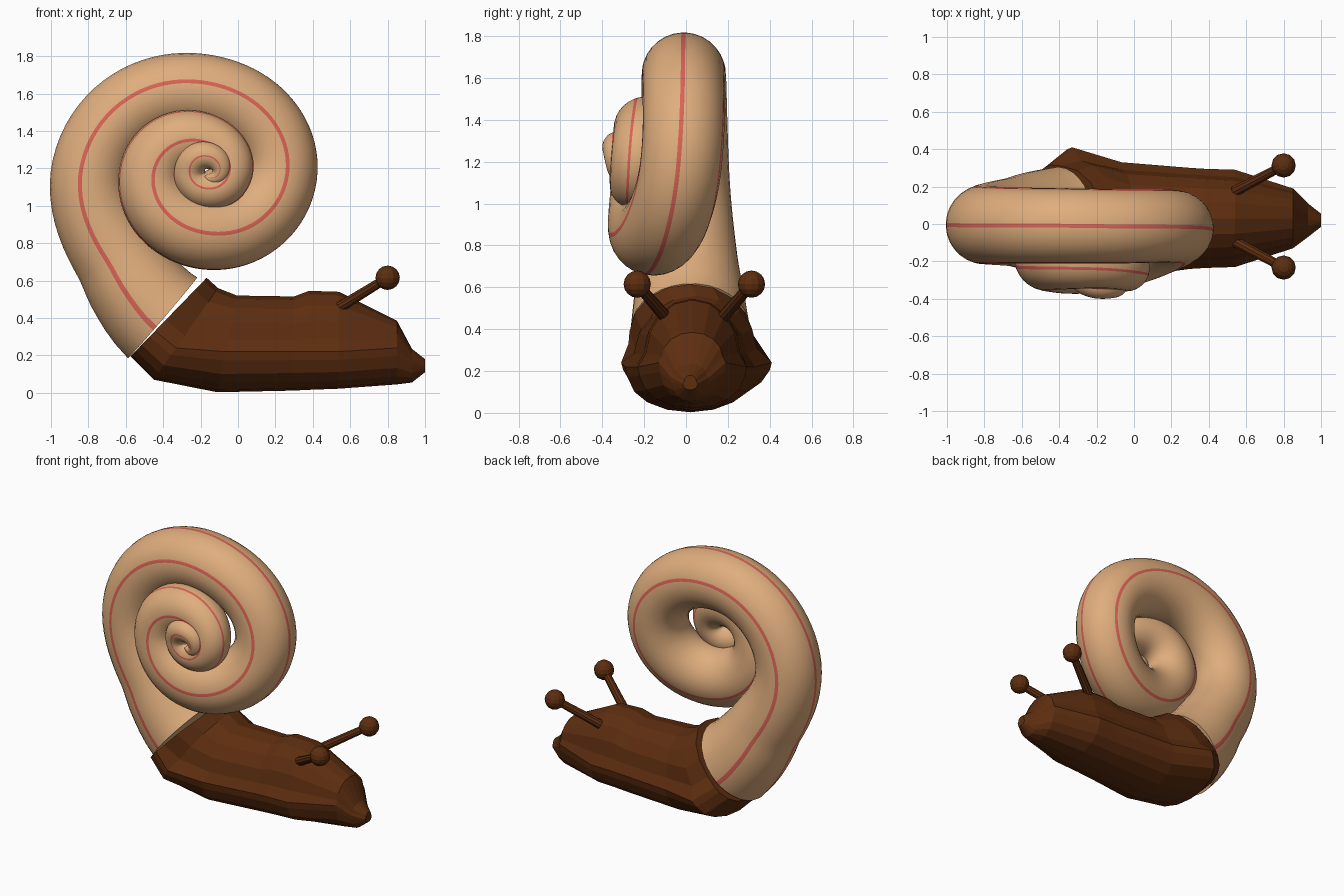
import bpy, bmesh, math
from mathutils import Vector

if "Cube" in bpy.data.objects:
    bpy.data.objects.remove(bpy.data.objects["Cube"])


def material(name, rgb):
    m = bpy.data.materials.new(name)
    m.diffuse_color = (*rgb, 1)
    m.use_nodes = True
    m.node_tree.nodes["Principled BSDF"].inputs["Base Color"].default_value = m.diffuse_color
    return m


TAN = material("shell tan", (0.74, 0.42, 0.205))
RED = material("stripe red", (0.70, 0.125, 0.09))
BROWN = material("body brown", (0.11, 0.027, 0.005))


def loft(name, rings, mats, rule=lambda k: 0, smooth=False):
    """Skin a list of equal-length rings and cap both ends."""
    bm = bmesh.new()
    vs = [[bm.verts.new(p) for p in ring] for ring in rings]
    n = len(rings[0])
    for a, b in zip(vs, vs[1:]):
        for k in range(n):
            f = bm.faces.new((a[k], a[(k + 1) % n], b[(k + 1) % n], b[k]))
            f.material_index = rule(k)
            f.smooth = smooth
    bm.faces.new(vs[0])
    bm.faces.new(vs[-1])
    bmesh.ops.recalc_face_normals(bm, faces=bm.faces)
    me = bpy.data.meshes.new(name)
    bm.to_mesh(me)
    bm.free()
    ob = bpy.data.objects.new(name, me)
    bpy.context.collection.objects.link(ob)
    for m in mats:
        me.materials.append(m)
    return ob


def hermite(rows, t):
    """Smooth interpolation of table rows keyed by their first column (descending)."""
    def slope(i):
        a, b = rows[max(i - 1, 0)], rows[min(i + 1, len(rows) - 1)]
        return [(q - p) / (b[0] - a[0]) for p, q in zip(a[1:], b[1:])]
    i = 0
    while i < len(rows) - 2 and t < rows[i + 1][0]:
        i += 1
    a, b = rows[i], rows[i + 1]
    h = b[0] - a[0]
    s = (t - a[0]) / h
    return [(2*s**3 - 3*s*s + 1) * p + (s**3 - 2*s*s + s) * h * m
            + (3*s*s - 2*s**3) * q + (s**3 - s*s) * h * w
            for p, q, m, w in zip(a[1:], b[1:], slope(i), slope(i + 1))]


# Shell: spiral tube; angle, distance from axis, y, tube radius, twist
SPIRAL = [
    (254, .81, .02, .285, 0), (239, .713, .015, .262, 0), (223, .647, .01, .236, 0),
    (180, .61, -.005, .21, 0), (90, .43, -.012, .2, 0), (0, .41, -.025, .195, 4),
    (-90, .32, -.165, .2, 13), (-180, .28, -.18, .175, 17), (-270, .17, -.2, .145, 17),
    (-360, .14, -.24, .12, 17), (-450, .09, -.26, .105, 17), (-540, .08, -.285, .085, 17),
    (-630, .09, -.325, .075, 17), (-720, .085, -.33, .052, 17), (-790, .02, -.33, .012, 17),
]


def spiral_point(t):
    R, y, r, tw = hermite(SPIRAL, t)
    a = math.radians(t)
    return Vector((-.18 + R * math.cos(a), y, 1.18 + R * math.sin(a))), r, tw


# Ring angles: narrow strips at the three stripe directions, even steps between
STRIPES = (-76, 0, 76)
angles = []
for s, e in zip(STRIPES, (0, 76, 284)):
    steps = round((e - s) / 12)
    angles += [s - 3] + [s + 3 + (e - s - 6) * k / steps for k in range(steps)]
stripe_at = {angles.index(s - 3) for s in STRIPES}

rings = []
t = 254
while t >= -790:
    p, r, tw = spiral_point(t)
    T = (spiral_point(t - 1)[0] - spiral_point(t + 1)[0]).normalized()
    F = Vector((0, -1, 0))
    F = (F - T * F.dot(T)).normalized()
    N = T.cross(F)
    if N.dot(p - Vector((-.18, p.y, 1.18))) < 0:
        N = -N
    rings.append([p + r * (math.cos(math.radians(g + tw)) * N
                           + math.sin(math.radians(g + tw)) * F) for g in angles])
    t -= 4.5
loft("shell", rings, [TAN, RED], lambda k: 1 if k in stripe_at else 0, True)

# Body: x at bottom, lean, y centre, z bottom, z foot edge, z top, foot half width, back half width
BODY = [
    (-.575, .97, .02, .195, .33, .615, .295, .29),
    (-.45, .7, .05, .07, .24, .56, .36, .29),
    (-.11, .2, .02, .003, .22, .52, .31, .27),
    (.30, 0, .03, .012, .22, .515, .27, .235),
    (.38, 0, .03, .016, .22, .545, .265, .23),
    (.54, 0, .03, .022, .22, .54, .26, .22),
    (.85, 0, .03, .045, .24, .385, .16, .145),
    (.93, 0, .02, .055, .17, .235, .09, .08),
    (1.0, 0, .02, .11, .14, .18, .035, .03),
]


def body_ring(xb, lean, yc, zb, zf, zt, wf, wu):
    half = []
    up = zf + .18 * (zt - zf)
    for d in (0, 22, 44, 66, 88):                       # rounded back
        a = math.radians(d)
        half.append((wu * math.sin(a), up + (zt - up) * math.cos(a)))
    low = zf - .22 * (zf - zb)
    half += [(wf, zf), (wf * .97, low)]                 # foot edge
    for d in (65, 44, 22, 0):                           # rounded sole
        a = math.radians(d)
        half.append((wf * .95 * math.sin(a), low - (low - zb) * math.cos(a)))
    pts = half + [(-y, z) for y, z in half[-2:0:-1]]
    return [(xb + lean * (z - zb), yc + y, z) for y, z in pts]


loft("body", [body_ring(*row) for row in BODY], [BROWN])

# Eye stalks with round tips, mirrored about y = 0.04
for side, label in ((1, "left"), (-1, "right")):
    base = Vector((.54, .04 + side * .135, .455))
    tip = Vector((.80, .04 + side * .273, .615))
    d = tip - base
    bpy.ops.mesh.primitive_cone_add(vertices=10, radius1=.03, radius2=.025, depth=d.length,
                                    location=(base + tip) / 2,
                                    rotation=d.to_track_quat('Z', 'Y').to_euler())
    bpy.context.object.name = label + "_eye_stalk"
    bpy.context.object.data.materials.append(BROWN)
    bpy.ops.mesh.primitive_uv_sphere_add(segments=12, ring_count=8, radius=.065, location=tip)
    bpy.context.object.name = label + "_eye"
    bpy.context.object.data.materials.append(BROWN)
